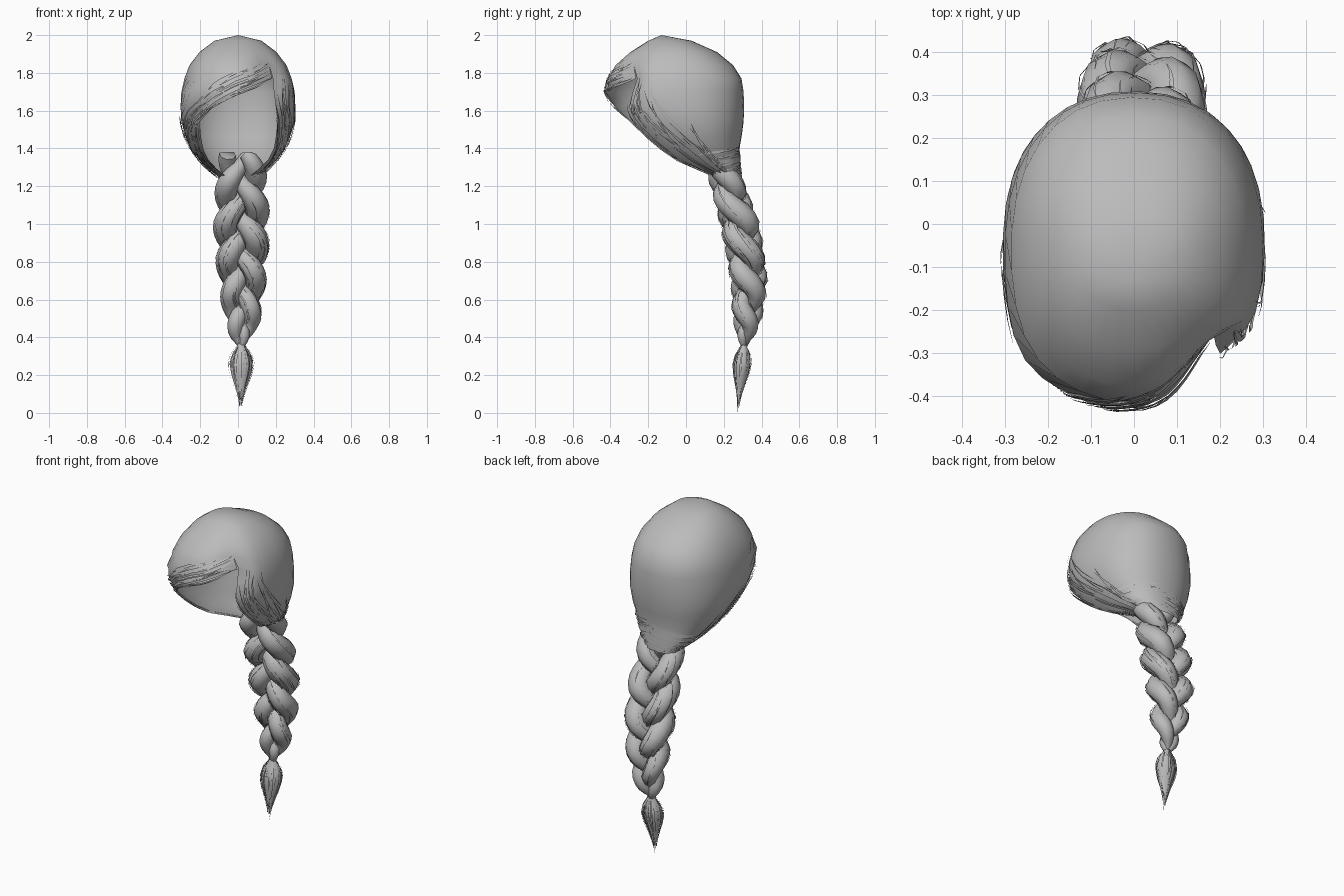
import bpy, bmesh, math, random
from mathutils import Vector

if "Cube" in bpy.data.objects:
    bpy.data.objects.remove(bpy.data.objects["Cube"])

random.seed(4)
TAU = 2 * math.pi
hair = bpy.data.materials.new("grey_hair")
hair.diffuse_color = (0.5, 0.5, 0.5, 1)
hair.use_nodes = True
hair.node_tree.nodes["Principled BSDF"].inputs["Base Color"].default_value = hair.diffuse_color


def finish(name, bm, angle=60):
    me = bpy.data.meshes.new(name)
    bm.to_mesh(me)
    bm.free()
    me.materials.append(hair)
    ob = bpy.data.objects.new(name, me)
    bpy.context.collection.objects.link(ob)
    bpy.ops.object.select_all(action='DESELECT')
    ob.select_set(True)
    bpy.context.view_layer.objects.active = ob
    bpy.ops.object.shade_smooth_by_angle(angle=math.radians(angle))
    return ob


def lerp_table(table, x):
    """Linear interpolation in rows whose first column is the key (descending)."""
    for a, b in zip(table, table[1:]):
        if x >= b[0]:
            t = min(1, max(0, (a[0] - x) / (a[0] - b[0])))
            return [p + (q - p) * t for p, q in zip(a, b)]
    return list(table[-1])


def grid_faces(bm, rows, closed=False):
    vs = [[bm.verts.new(p) for p in r] for r in rows]
    n = len(vs[0])
    for a, b in zip(vs, vs[1:]):
        for j in range(n if closed else n - 1):
            k = (j + 1) % n
            bm.faces.new((a[j], b[j], b[k], a[k]))
    return vs


def ribbon(bm, pts, normals, width):
    """Thin hair card, tapered at both ends."""
    rows = []
    n = len(pts) - 1
    for i, p in enumerate(pts):
        t = (pts[min(i + 1, n)] - pts[max(i - 1, 0)]).normalized()
        s = t.cross(normals[i]).normalized()
        w = width * (0.12 + math.sin(math.pi * i / n) * 0.88) / 2
        rows.append([p - s * w, p + s * w])
    grid_faces(bm, rows)


# Head shell rows: z, half width, front y, back y, right edge x, left edge x
ROWS = [
    (2.00, .001, -.131, -.129, None, None),
    (1.97, .125, -.200, .030, None, None),
    (1.91, .205, -.295, .165, None, None),
    (1.84, .258, -.375, .250, None, None),
    (1.77, .285, -.414, .294, .185, .18),
    (1.70, .300, -.430, .305, .19, .02),
    (1.62, .304, -.400, .308, .20, -.13),
    (1.54, .300, -.350, .305, .21, -.20),
    (1.46, .275, -.268, .294, .20, -.20),
    (1.40, .245, -.198, .283, .19, -.19),
    (1.34, .205, -.100, .283, .16, -.16),
    (1.29, .155, .045, .288, .11, -.11),
    (1.25, .105, .150, .292, .06, -.06),
]
SEAM = 0.65
POW = 2.25          # slightly squared ellipse


def row_params(r):
    z, w, yf, yb, xr, xl = r
    if xr is None:
        return (z, w, yf, yb, SEAM, SEAM)
    ang = [math.copysign(math.asin(abs(x / w) ** (POW / 2)), x) for x in (xr, xl)]
    return (z, w, yf, yb, *ang)


PARAMS = [row_params(r) for r in ROWS]
HEAD = Vector((0, 0, 1.62))


def squared(v):
    return math.copysign(abs(v) ** (2 / POW), v)


def shell_at(th, z, off=0.0):
    z, w, yf, yb = lerp_table(PARAMS, z)[:4]
    wrapped = (th + math.pi) % TAU - math.pi
    x = w * squared(math.sin(th))
    y = (yf + yb) / 2 - (yb - yf) / 2 * squared(math.cos(th))
    # dent at the parting on the right temple, swell where the fringe falls on the left
    y += .095 * math.exp(-((wrapped - .66) / .33) ** 2 - ((z - 1.74) / .11) ** 2)
    swell = .022 * math.exp(-((wrapped + .95) / .35) ** 2 - ((z - 1.64) / .13) ** 2)
    x -= swell * .65
    y -= swell * .75
    p = Vector((x, y, z))
    return p + (p - HEAD).normalized() * off


def shell(u, z, off=0.0):
    a0, a1 = lerp_table(PARAMS, z)[4:]
    return shell_at(a0 + (TAU + a1 - a0) * u, z, off)


# Swept-back head of hair, open at the face
bm = bmesh.new()
N = 30
grid_faces(bm, [[shell(j / N, r[0]) for j in range(N + 1)] for r in ROWS])
bmesh.ops.remove_doubles(bm, verts=bm.verts, dist=.0025)
finish("head_hair", bm, 70)

# Loose strands along both sides, down to the nape
bm = bmesh.new()
for side in (0, 1):
    for i in range(40):
        k = random.uniform(-.012, .05) if i % 2 else random.uniform(.03, .2)
        top = 1.78 if side == 0 else 1.66
        z0 = random.uniform(1.5, top) if k < .12 else random.uniform(1.4, 1.6)
        z1 = max(1.24, z0 - random.uniform(.2, .5))
        drift = random.uniform(-.01, .08)
        lift = random.uniform(.004, .012)
        pts = []
        for s in range(11):
            t = s / 10
            q = k + drift * t
            pts.append(shell(q if side == 0 else 1 - q, z0 + (z1 - z0) * t, lift))
        ribbon(bm, pts, [(p - HEAD).normalized() for p in pts], random.uniform(.006, .016))
# Fringe strands, parallel to its lower edge
for i in range(30):
    rise = random.uniform(-.01, .12)
    z0 = random.uniform(1.66, 1.77)
    z1 = z0 - random.uniform(.06, .18)
    lift = random.uniform(.003, .009)
    pts = []
    for s in range(11):
        z = z0 + (z1 - z0) * s / 10
        pts.append(shell_at(lerp_table(PARAMS, z)[5], z + rise, lift))
    ribbon(bm, pts, [(p - HEAD).normalized() for p in pts], random.uniform(.006, .014))
# Strands wrapped around the nape
for i in range(24):
    z = random.uniform(1.25, 1.40)
    u0 = random.uniform(.12, .5)
    pts = [shell(u0 + .045 * s, z + .006 * s * (1 if u0 < .3 else -1), random.uniform(.004, .01))
           for s in range(8)]
    ribbon(bm, pts, [Vector((p.x, p.y, 0)).normalized() for p in pts], .012)
finish("loose_strands", bm)

# Braid centre and size: z, x, y, sideways swing, depth swing, strand radius
BRAID = [
    (1.39, .015, .175, .070, .030, .040),
    (1.25, .018, .205, .080, .038, .054),
    (1.00, .018, .286, .086, .044, .062),
    (.85, .020, .312, .080, .044, .060),
    (.70, .022, .335, .070, .044, .057),
    (.50, .022, .325, .050, .032, .047),
    (.42, .020, .316, .032, .018, .036),
    (.36, .018, .308, .006, .005, .015),
]
PERIOD = .57


def braid_point(z, phase):
    z, cx, cy, a, b, r = lerp_table(BRAID, z)
    ph = (1.39 - z) / PERIOD * TAU + phase
    plump = .80 + .27 * abs(math.sin(ph))
    return Vector((cx + a * math.sin(ph), cy - b * math.sin(2 * ph), z)), r * plump


def braid_frame(z, phase):
    p, r = braid_point(z, phase)
    t = (braid_point(z - .01, phase)[0] - braid_point(z + .01, phase)[0]).normalized()
    s = t.cross(Vector((0, 1, 0))).normalized()
    return p, r, s, s.cross(t).normalized()


# Three woven strands with loose hairs on them
loose = bmesh.new()
STEPS = 44
for k in range(3):
    bm = bmesh.new()
    phase = TAU * k / 3 + .17
    rings = []
    for i in range(STEPS + 1):
        p, r, s, n = braid_frame(1.37 - 1.01 * i / STEPS, phase)
        ring = [p + (s * math.cos(TAU * j / 8) + n * math.sin(TAU * j / 8)) * r
                for j in range(8)]
        rings.append([Vector((q.x, q.y, min(q.z, 1.38 - .001 * i))) if i < 4 else q for q in ring])
    vs = grid_faces(bm, rings, True)
    bm.faces.new(vs[0])
    bm.faces.new(vs[-1])
    bmesh.ops.recalc_face_normals(bm, faces=bm.faces)
    finish("braid_strand_%d" % (k + 1), bm)
    for i in range(34):
        z0 = random.uniform(.58, 1.25)
        length = random.uniform(.08, .17)
        ang = random.uniform(0, TAU)
        pts, nor = [], []
        for j in range(7):
            p, r, s, n = braid_frame(z0 - length * j / 6, phase)
            d = s * math.cos(ang) + n * math.sin(ang)
            pts.append(p + d * (r + .004))
            nor.append(d)
            ang += .06
        ribbon(loose, pts, nor, random.uniform(.006, .012))
finish("braid_loose_hairs", loose)

# Brush-like tail: z, spread
TAIL = [(.39, .014), (.36, .020), (.31, .060), (.26, .074), (.20, .060),
        (.13, .032), (.06, .012), (0, .003)]


def tail_point(z, ang, f):
    r = lerp_table(TAIL, z)[1] * f
    cy = .308 - .035 * (.39 - z) / .39
    return Vector((.018 - .012 * (.39 - z) + r * math.cos(ang), cy + r * .68 * math.sin(ang), z))


bm = bmesh.new()
grid_faces(bm, [[tail_point(z, TAU * j / 8, .62) for j in range(8)] for z, r in TAIL[:6]]
           + [[tail_point(.08, TAU * j / 8, .1) for j in range(8)]], True)
bmesh.ops.recalc_face_normals(bm, faces=bm.faces)
finish("tail_core", bm)

bm = bmesh.new()
for i in range(72):
    ang = TAU * i / 72 + random.uniform(-.1, .1)
    f = random.uniform(.65, 1.06)
    end = 0.0 if i == 0 else random.uniform(.02, .16)
    pts = [tail_point(.385 + (end - .385) * j / 9, ang, f) for j in range(10)]
    ribbon(bm, pts, [Vector((math.cos(ang), math.sin(ang), 0))] * 10, random.uniform(.007, .014))
finish("tail_hairs", bm)
